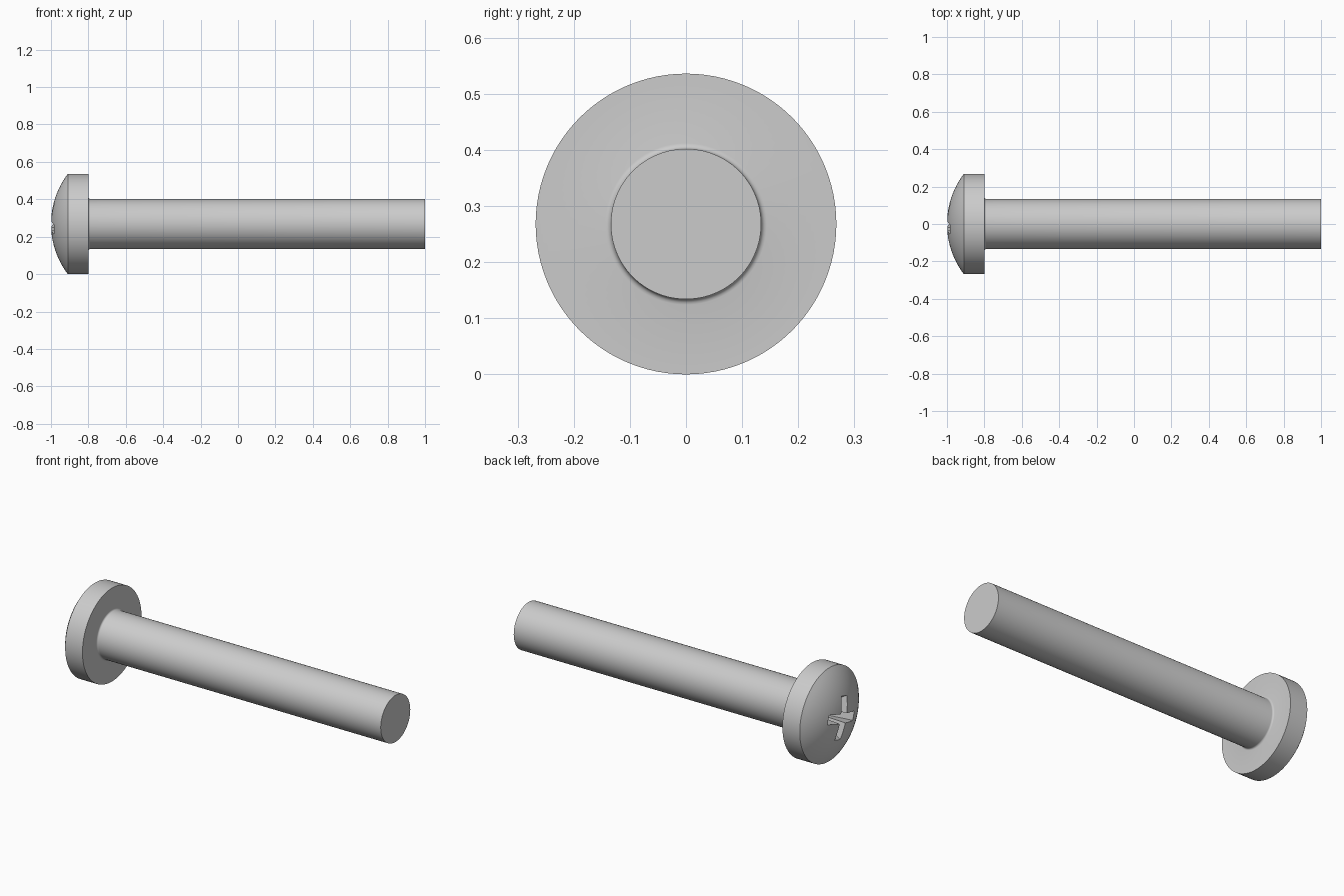
import bpy, bmesh, math
from mathutils import Matrix, Vector

if "Cube" in bpy.data.objects:
    bpy.data.objects.remove(bpy.data.objects["Cube"])

R_HEAD, R_SHAFT, SEG = 0.268, 0.134, 96


def make_object(name, bm):
    bmesh.ops.recalc_face_normals(bm, faces=bm.faces)
    mesh = bpy.data.meshes.new(name)
    bm.to_mesh(mesh)
    bm.free()
    ob = bpy.data.objects.new(name, mesh)
    bpy.context.collection.objects.link(ob)
    ob.location.z = R_HEAD
    return ob


# Screw profile as (x, radius): domed head, rim, small fillet, shaft
sag = 0.09
dome_r = (R_HEAD ** 2 + sag ** 2) / (2 * sag)
half = math.asin(R_HEAD / dome_r)
profile = [(-1 + dome_r * (1 - math.cos(half * i / 12)), dome_r * math.sin(half * i / 12))
           for i in range(13)]
profile.append((-0.8, R_HEAD))
f = 0.01
for i in range(5):
    a = math.pi / 2 * i / 4
    profile.append((-0.8 + f * (1 - math.cos(a)), R_SHAFT + f * (1 - math.sin(a))))
profile += [(1, R_SHAFT), (1, 0)]

bm = bmesh.new()
verts = [bm.verts.new((x, 0, r)) for x, r in profile]
edges = [bm.edges.new(p) for p in zip(verts, verts[1:])]
bmesh.ops.spin(bm, geom=verts + edges, cent=(0, 0, 0), axis=(1, 0, 0),
               angle=2 * math.pi, steps=SEG, use_merge=True)
bmesh.ops.remove_doubles(bm, verts=bm.verts, dist=1e-5)
screw = make_object("screw", bm)


# Cross recess: two tapered blades, turned slightly about the screw axis
def cut_blade(index):
    bm = bmesh.new()
    rings = []
    for x, length, width in ((-1.03, 0.145, 0.028), (-0.87, 0.055, 0.02)):
        rings.append([bm.verts.new((x, sy * length, sz * width))
                      for sy, sz in ((-1, -1), (1, -1), (1, 1), (-1, 1))])
    a, b = rings
    bm.faces.new(a)
    bm.faces.new(b)
    for i in range(4):
        j = (i + 1) % 4
        bm.faces.new((a[i], a[j], b[j], b[i]))
    turn = Matrix.Rotation(math.radians(15 + 90 * index), 4, 'X')
    bmesh.ops.transform(bm, matrix=turn, verts=bm.verts)
    cutter = make_object("recess_cutter", bm)
    cutter.hide_render = True
    mod = screw.modifiers.new("recess", 'BOOLEAN')
    mod.operation = 'DIFFERENCE'
    mod.solver = 'EXACT'
    mod.object = cutter
    bpy.context.view_layer.objects.active = screw
    bpy.ops.object.modifier_apply(modifier=mod.name)
    bpy.data.objects.remove(cutter)


for i in range(2):
    cut_blade(i)

bpy.ops.object.select_all(action='DESELECT')
screw.select_set(True)
bpy.context.view_layer.objects.active = screw
bpy.ops.object.shade_smooth_by_angle(angle=math.radians(30))
